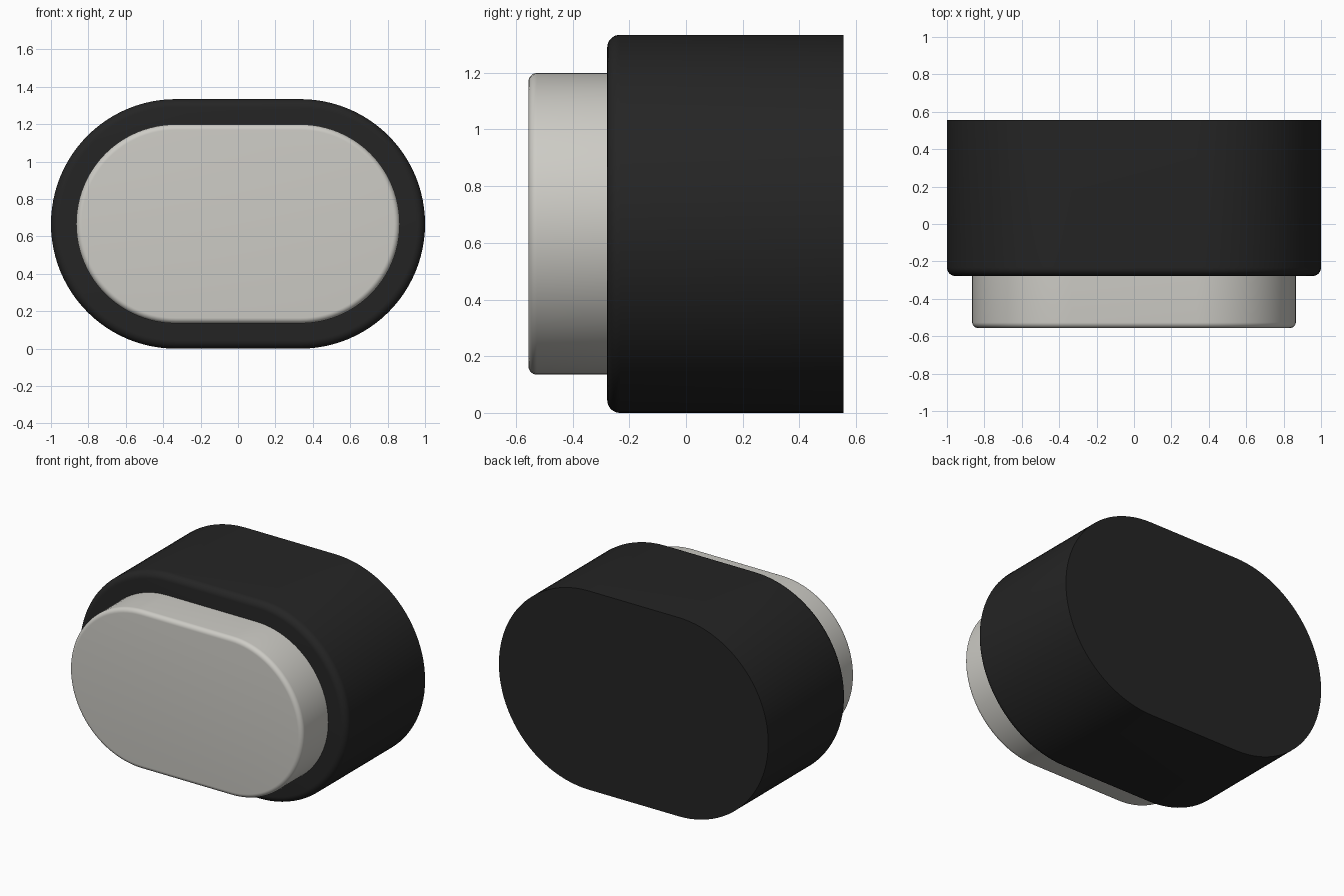
import bpy, bmesh, math

cube = bpy.data.objects.get("Cube")
if cube:
    bpy.data.objects.remove(cube, do_unlink=True)

CENTRE_Z = 0.667
HALF_STRAIGHT = 0.333
ARC_STEPS = 48


def material(name, colour):
    mat = bpy.data.materials.new(name)
    mat.use_nodes = True
    mat.diffuse_color = (*colour, 1)
    bsdf = mat.node_tree.nodes["Principled BSDF"]
    bsdf.inputs["Base Color"].default_value = (*colour, 1)
    bsdf.inputs["Roughness"].default_value = 0.6
    return mat


def stadium(radius):
    """Outline of two half circles joined by straight edges, as (x, z)."""
    points = []
    for side in (1, -1):
        for i in range(ARC_STEPS + 1):
            a = math.pi * i / ARC_STEPS - math.pi / 2
            points.append((side * (HALF_STRAIGHT + radius * math.cos(a)),
                           CENTRE_Z + side * radius * math.sin(a)))
    return points


def pill_block(name, radius, front, back, fillet, mat, steps=8):
    """Stadium block along y with a rounded front rim and a square back."""
    sections = [(radius, back)]
    for i in range(steps + 1):
        a = math.pi / 2 * i / steps
        sections.append((radius - fillet * (1 - math.cos(a)),
                         front + fillet * (1 - math.sin(a))))
    bm = bmesh.new()
    rings = [[bm.verts.new((x, y, z)) for x, z in stadium(r)] for r, y in sections]
    for a, b in zip(rings, rings[1:]):
        for i in range(len(a)):
            j = (i + 1) % len(a)
            bm.faces.new((a[i], a[j], b[j], b[i]))
    bm.faces.new(rings[0])
    bm.faces.new(rings[-1])
    bmesh.ops.recalc_face_normals(bm, faces=bm.faces)
    mesh = bpy.data.meshes.new(name)
    bm.to_mesh(mesh)
    bm.free()
    mesh.materials.append(mat)
    obj = bpy.data.objects.new(name, mesh)
    bpy.context.collection.objects.link(obj)
    bpy.ops.object.select_all(action="DESELECT")
    obj.select_set(True)
    bpy.context.view_layer.objects.active = obj
    bpy.ops.object.shade_smooth_by_angle(angle=math.radians(30))
    return obj


black = material("black plastic", (0.018, 0.018, 0.018))
grey = material("warm light grey", (0.61, 0.60, 0.56))

# Housing and the push button standing out of its front
pill_block("housing", 0.667, -0.278, 0.556, 0.045, black)
pill_block("push_button", 0.532, -0.556, -0.26, 0.03, grey)
